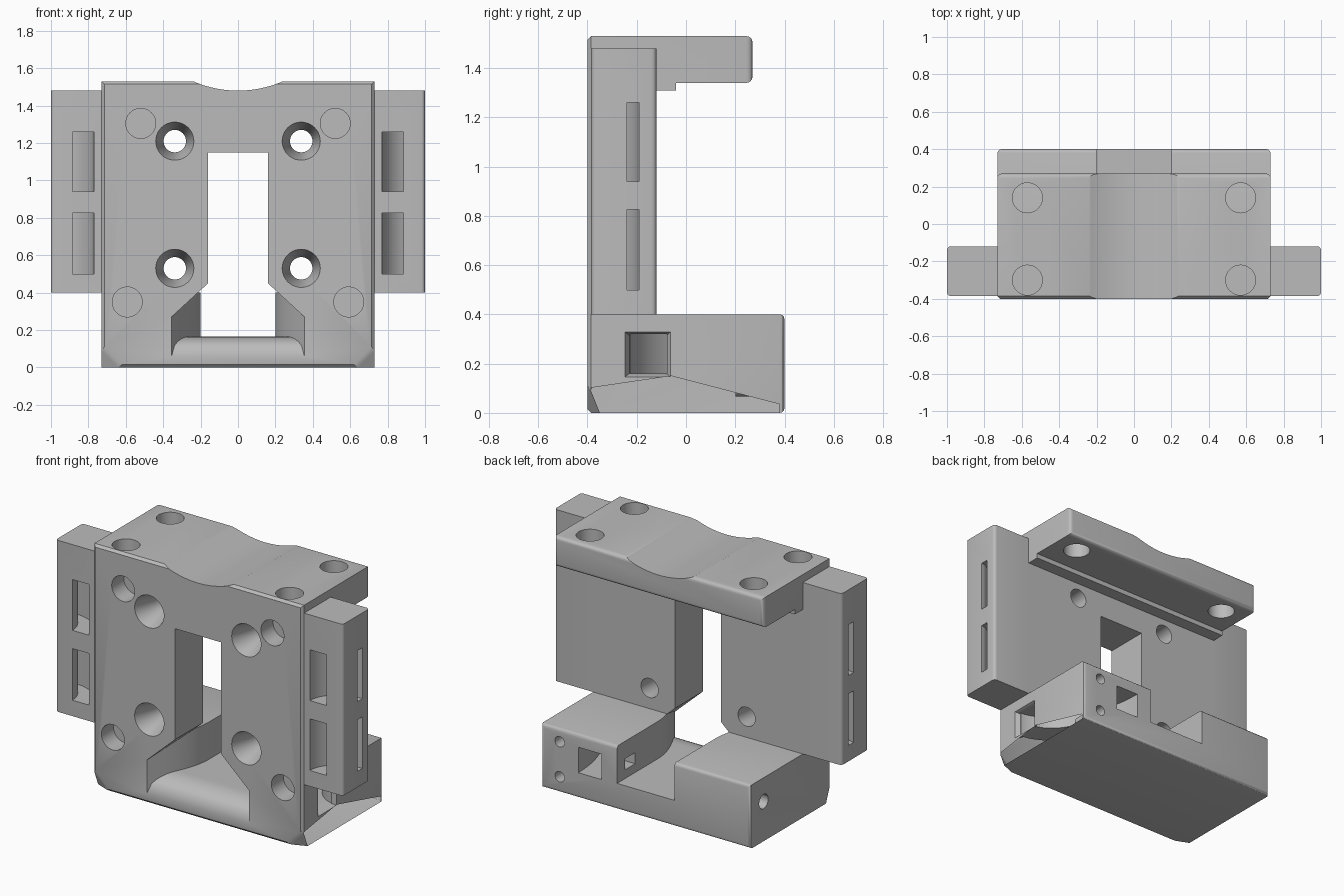
import bpy, bmesh, math
from mathutils import Vector

if "Cube" in bpy.data.objects:
    bpy.data.objects.remove(bpy.data.objects["Cube"])

plastic = bpy.data.materials.new("grey plastic")
plastic.diffuse_color = (0.5, 0.5, 0.5, 1)
plastic.use_nodes = True
plastic.node_tree.nodes["Principled BSDF"].inputs["Base Color"].default_value = plastic.diffuse_color


def to_object(name, bm):
    bmesh.ops.recalc_face_normals(bm, faces=bm.faces)
    me = bpy.data.meshes.new(name)
    bm.to_mesh(me)
    bm.free()
    ob = bpy.data.objects.new(name, me)
    bpy.context.collection.objects.link(ob)
    me.materials.append(plastic)
    return ob


def loft_bm(rings):
    """Closed solid through rings of equal point count."""
    bm = bmesh.new()
    vs = [[bm.verts.new(p) for p in r] for r in rings]
    n = len(vs[0])
    for a, b in zip(vs, vs[1:]):
        for i in range(n):
            j = (i + 1) % n
            bm.faces.new((a[i], a[j], b[j], b[i]))
    bm.faces.new(vs[0])
    bm.faces.new(vs[-1])
    bmesh.ops.recalc_face_normals(bm, faces=bm.faces)
    return bm


def loft(rings):
    return to_object("cutter", loft_bm(rings))


def place(axis, u, v, w):
    """Point with w along axis and u, v on the two others in xyz order."""
    return {'x': (w, u, v), 'y': (u, w, v), 'z': (u, v, w)}[axis]


def box(x0, x1, y0, y1, z0, z1):
    return loft([[(x0, y0, z), (x1, y0, z), (x1, y1, z), (x0, y1, z)] for z in (z0, z1)])


def drill(axis, u, v, stops, n=40):
    """Round hole: stops are (position along axis, radius)."""
    return loft([[place(axis, u + r * math.cos(2 * math.pi * i / n),
                        v + r * math.sin(2 * math.pi * i / n), w) for i in range(n)]
                 for w, r in stops])


def curved_slot(cx, cy, sx, sy, outer, inner, z0, z1, n=16):
    """Quarter ring channel around a corner, opening on both sides of it."""
    prof = []
    for (rx, ry), order in ((outer, range(n + 1)), (inner, range(n, -1, -1))):
        arc = [(cx - sx * rx * math.cos(i / n * math.pi / 2),
                cy - sy * ry * math.sin(i / n * math.pi / 2)) for i in order]
        e0, e1 = (0, -1) if rx == outer[0] else (-1, 0)
        p, q = arc[e0], arc[e1]
        ends = {e0: (p[0], p[1] + sy * .05), e1: (q[0] + sx * .05, q[1])}
        prof += [ends[0]] + arc + [ends[-1]]
    return loft([[(x, y, z) for x, y in prof] for z in (z0, z1)])


def carve(ob, cutters):
    bpy.context.view_layer.objects.active = ob
    for c in cutters:
        m = ob.modifiers.new("cut", 'BOOLEAN')
        m.operation, m.solver, m.object = 'DIFFERENCE', 'EXACT', c
        bpy.ops.object.modifier_apply(modifier=m.name)
        bpy.data.objects.remove(c)


def bevel(bm, rule, width, segs):
    edges = [e for e in bm.edges if all(rule(v.co) for v in e.verts)]
    bmesh.ops.bevel(bm, geom=edges, offset=width, segments=segs, profile=0.5, affect='EDGES')


# Body: one side profile (y, z) pulled across the width
side = [(-.4, 0), (.4, 0), (.4, .4), (-.12, .4), (-.12, 1.31), (-.04, 1.31),
        (-.04, 1.34), (.27, 1.34), (.27, 1.53), (-.4, 1.53)]
bm = loft_bm([[(x, y, z) for y, z in side] for x in (-.73, .73)])
bevel(bm, lambda c: .26 < c.y < .28, .025, 4)
bevel(bm, lambda c: c.y > .39, .02, 3)
bevel(bm, lambda c: c.y < -.39, .015, 1)
# Clipped lower front corners
for s in (-1, 1):
    a, b, c = Vector((s * .73, -.39, .1)), Vector((s * .73, -.35, 0)), Vector((s * .63, -.39, 0))
    n = (b - a).cross(c - a).normalized()
    if n.x * s < 0:
        n = -n
    cut = bmesh.ops.bisect_plane(bm, geom=bm.verts[:] + bm.edges[:] + bm.faces[:],
                                 plane_co=a, plane_no=n, clear_outer=True)
    bmesh.ops.holes_fill(bm, edges=[e for e in bm.edges if e.is_boundary])
body = to_object("carriage_body", bm)

# Flared duct through the base, window above it, groove on top
rings = []
for y in [-.42] + [-.4 + .4 * i / 16 for i in range(17)] + [.45]:
    t = min(max((y + .4) / .4, 0), 1)
    f = min(max((y + .4) / .16, 0), 1)
    w = .355 - .155 * math.sin(t * math.pi / 2)
    floor = .06 + .105 * math.sqrt(1 - (1 - f) ** 2)
    top = .45 - (w - .16) * .92
    rings.append([(-.16, y, .45), (-w, y, top), (-w, y, floor),
                  (w, y, floor), (w, y, top), (.16, y, .45)])
cuts = [loft(rings), box(-.16, .16, -.5, 0, .35, 1.15),
        drill('y', 0, 2.08, [(-.5, .6), (.5, .6)], 128)]

# Countersunk screw holes and blind round pockets
for s in (-1, 1):
    for z in (1.21, .53):
        cuts.append(drill('y', s * .338, z, [(-.42, .102), (-.4, .102), (-.26, .06), (0, .06)]))
    cuts.append(drill('y', s * .52, 1.305, [(-.45, .08), (-.28, .08)]))
    cuts.append(drill('y', s * .592, .35, [(-.45, .08), (-.28, .08)]))
    cuts.append(drill('z', s * .57, -.3, [(1.4, .08), (1.6, .08)]))
    cuts.append(drill('z', s * .57, .14, [(1.25, .08), (1.6, .08)]))

# Curved square channel in the base, its flared mouth, and small fixing holes
cuts.append(curved_slot(.73, .4, 1, 1, (.42, .63), (.26, .48), .16, .32))
cuts.append(loft([[(x, -.155 + a * h, .237 + b * v) for a, b in
                   ((-1, -1), (1, -1), (1, 1), (-1, 1))]
                  for x, h, v in ((.74, .098, .096), (.7, .075, .077))]))
for z in (.32, .1):
    cuts.append(drill('y', .6, z, [(.2, .033), (.5, .033)], 24))
cuts.append(drill('x', .27, .25, [(-.8, .045), (-.45, .045)], 24))
cuts.append(box(.15, .3, .22, .32, .22, .29))
carve(body, cuts)

# Open wedge low on the right side wall
bm = bmesh.new()
bm.from_mesh(body.data)


def wall():
    return [f for f in bm.faces if all(v.co.x > .7295 for v in f.verts)]


bmesh.ops.triangulate(bm, faces=wall())
lines = [(-.06, .15, .147), (-.06, .15, -.261)]  # y, z, slope
for y, z, k in lines:
    fs = wall()
    geom = fs + list({e for f in fs for e in f.edges}) + list({v for f in fs for v in f.verts})
    bmesh.ops.bisect_plane(bm, geom=geom, plane_co=(0, y, z),
                           plane_no=Vector((0, -k, 1)).normalized())
gone = []
for f in wall():
    c = f.calc_center_median()
    if all(c.z < z + k * (c.y - y) for y, z, k in lines):
        gone.append(f)
bmesh.ops.delete(bm, geom=gone, context='FACES')
bm.to_mesh(body.data)
bm.free()

# Side ears with curved strap slots
parts = [body]
for s, label in ((-1, "left"), (1, "right")):
    bm = loft_bm([[(s * x, y, z) for x, y in
                   ((.715, -.385), (1, -.385), (1, -.12), (.715, -.12))] for z in (.4, 1.48)])
    edges = [e for e in bm.edges if all(abs(v.co.x) > .99 for v in e.verts)
             and abs(e.verts[0].co.z - e.verts[1].co.z) > .5]
    bmesh.ops.bevel(bm, geom=edges, offset=.02, segments=4, profile=.5, affect='EDGES')
    ear = to_object(label + "_ear", bm)
    carve(ear, [curved_slot(s, -.385, s, -1, (.23, .195), (.115, .145), z0, z1)
                for z0, z1 in ((.5, .825), (.94, 1.26))])
    parts.append(ear)

# Smooth rounded faces, keep edges sharp
bpy.ops.object.select_all(action='DESELECT')
for p in parts:
    p.select_set(True)
bpy.context.view_layer.objects.active = body
bpy.ops.object.shade_smooth_by_angle(angle=math.radians(30))
